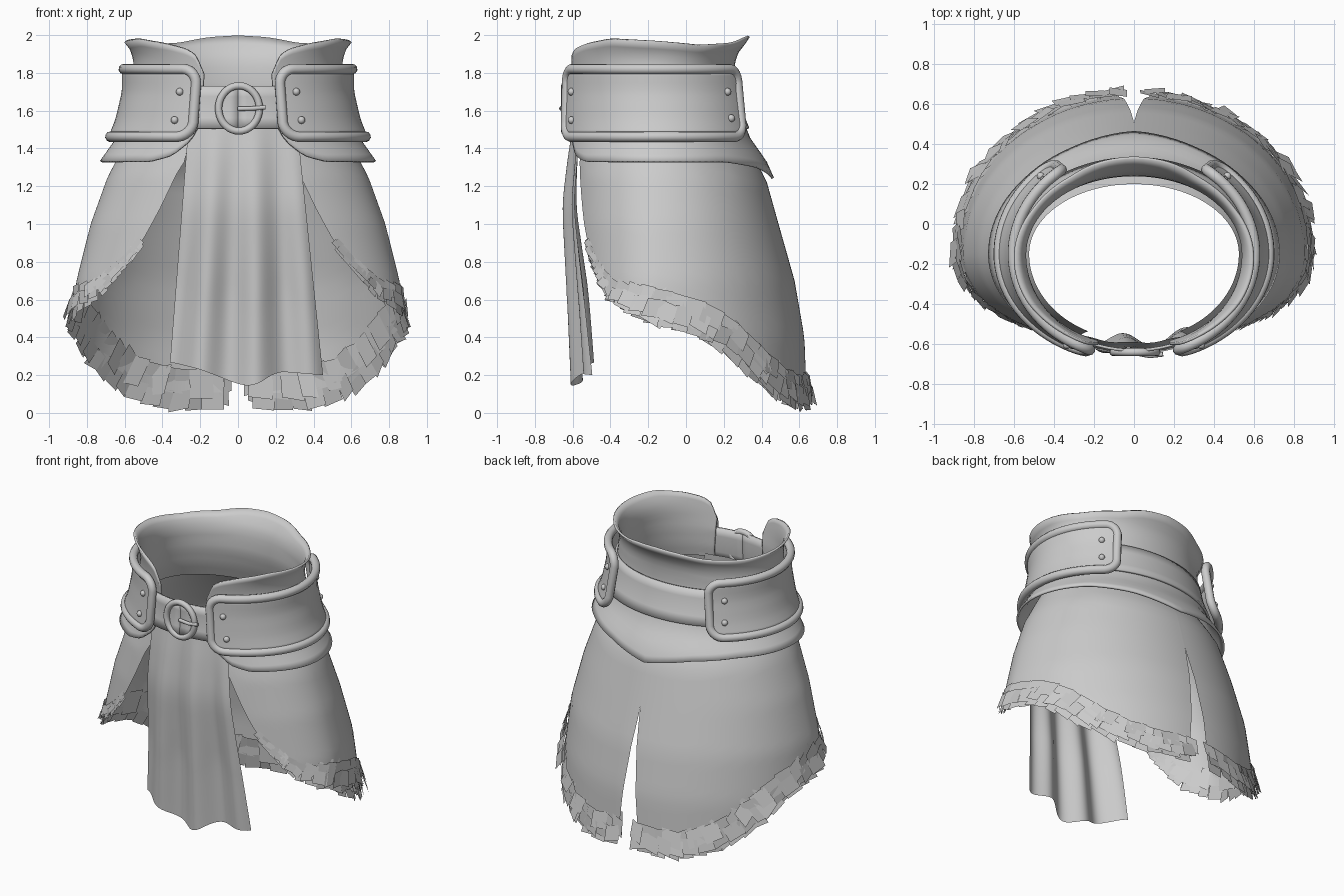
import bpy, math, random
from mathutils import Vector

random.seed(4)
cube = bpy.data.objects.get("Cube")
if cube:
    bpy.data.objects.remove(cube)

grey = bpy.data.materials.new("plain grey")
grey.use_nodes = True
grey.diffuse_color = (0.6, 0.6, 0.6, 1)
grey.node_tree.nodes["Principled BSDF"].inputs["Base Color"].default_value = (0.6, 0.6, 0.6, 1)

CY = -0.15  # centre of the oval cross-sections


def lerp_table(table, t):
    """Linear lookup; each row is (key, value, value...)."""
    if t <= table[0][0]:
        return table[0][1:]
    for p, q in zip(table, table[1:]):
        if t <= q[0]:
            f = (t - p[0]) / (q[0] - p[0])
            return tuple(a + (b - a) * f for a, b in zip(p[1:], q[1:]))
    return table[-1][1:]


def soft(table, t, w):
    """Lookup blurred over a small window."""
    return sum(lerp_table(table, t + w * k)[0] for k in (-1, -.5, 0, .5, 1)) / 5


def oval(profile, deg, z, out=0.0):
    """Point on an oval body; deg 0 is the back, 180 the front."""
    rx, yb, yf = lerp_table(profile, z)
    a = math.radians(deg)
    c = math.cos(a)
    ry = (yb - CY) if c > 0 else (CY - yf)
    return Vector(((rx + out) * math.sin(a), CY + (ry + out) * c, z))


def make(name, verts, faces, smooth=True, thick=0.0):
    me = bpy.data.meshes.new(name)
    me.from_pydata([tuple(v) for v in verts], [], faces)
    me.validate()
    me.materials.append(grey)
    me.polygons.foreach_set("use_smooth", [smooth] * len(me.polygons))
    ob = bpy.data.objects.new(name, me)
    bpy.context.collection.objects.link(ob)
    if thick:
        m = ob.modifiers.new("thickness", "SOLIDIFY")
        m.thickness = thick
        m.offset = 0


def sheet(name, nu, nv, fn, thick=0.0, flip=False):
    verts = [fn(i / nu, j / nv) for i in range(nu + 1) for j in range(nv + 1)]
    faces = []
    for i in range(nu):
        for j in range(nv):
            k = i * (nv + 1) + j
            f = (k, k + 1, k + nv + 2, k + nv + 1)
            faces.append(f[::-1] if flip else f)
    make(name, verts, faces, True, thick)


def tube(name, pts, radius, cyclic=True):
    cu = bpy.data.curves.new(name, "CURVE")
    cu.dimensions = "3D"
    cu.bevel_depth = radius
    cu.bevel_resolution = 3
    cu.use_fill_caps = True
    sp = cu.splines.new("POLY")
    sp.points.add(len(pts) - 1)
    for p, v in zip(sp.points, pts):
        p.co = (*v, 1)
    sp.use_cyclic_u = cyclic
    cu.materials.append(grey)
    bpy.context.collection.objects.link(bpy.data.objects.new(name, cu))


# Waist wrap with flared collar, pointed back and open rounded front
WRAP = [(1.24, .74, .46, -.65), (1.33, .725, .42, -.65), (1.45, .64, .335, -.635),
        (1.6, .585, .275, -.615), (1.72, .56, .245, -.615), (1.85, .545, .25, -.635),
        (1.92, .56, .275, -.645), (1.97, .6, .32, -.645), (2.0, .615, .335, -.64)]
WRAP_TOP = [(0, 1.995), (15, 1.985), (32, 1.955), (60, 1.945), (90, 1.965), (120, 1.98),
            (140, 1.955), (152, 1.925), (159, 1.87), (161, 1.75)]
WRAP_LOW = [(0, 1.24), (25, 1.3), (50, 1.33), (140, 1.33), (150, 1.36), (158, 1.45), (161, 1.55)]


def wrap(u, v):
    t = 2 * u - 1
    d = 161 * math.copysign(1 - (1 - abs(t)) ** 1.25, t)
    lo, hi = soft(WRAP_LOW, abs(d), 2), soft(WRAP_TOP, abs(d), 3)
    return oval(WRAP, d, lo + (hi - lo) * v)


sheet("waist_wrap", 96, 18, wrap, .014)

# Belt loop, closed behind the buckle
sheet("belt", 80, 4, lambda u, v: oval(WRAP, 180 + 360 * u, 1.505 + .225 * v, .016), .014)

# Ring buckle and tongue
ring = []
for k in range(36):
    a = math.tau * k / 36
    ring.append((.005 + .108 * math.cos(a), -.642, 1.612 + .12 * math.sin(a)))
tube("buckle_ring", ring, .02)
tube("buckle_tongue", [(0, -.645, 1.61), (.08, -.66, 1.612), (.145, -.652, 1.618)], .012, False)

# Side plates with raised rims and rivets
PLATE = [(1.44, .685, .42, -.675), (1.55, .64, .4, -.67), (1.7, .605, .38, -.665), (1.83, .605, .375, -.665)]
A0, A1, Z0, Z1, R = 37, 158.5, 1.462, 1.82, .075


def plate_pt(u, v):
    d = A0 + (A1 - A0) * (.5 - .5 * math.cos(math.pi * u))
    edge = min(d - A0, A1 - d) * math.pi / 180 * .6
    drop = R - math.sqrt(max(0, R * R - max(0, R - edge) ** 2))
    return oval(PLATE, d, Z0 + drop + (Z1 - Z0 - 2 * drop) * v)


def mirrored(v, s):
    return Vector((v.x * s, v.y, v.z))


# Skirt panels, tucked up inside the wrap
SKIRT = [(0, .9, .645, -.63), (.4, .885, .628, -.63), (.7, .855, .575, -.63), (1.0, .78, .49, -.63),
         (1.25, .69, .42, -.62), (1.4, .61, .32, -.6), (1.55, .525, .2, -.58)]
HEM = [(0, .11), (17, .1), (32, .15), (47, .265), (59, .39), (71, .49), (90, .56),
       (121, .65), (138, .85), (145, 1.0), (154, 1.38)]


def skirt_pt(deg, z, out=0.0):
    slit = 5 * max(0, min(1, (.93 - z) / .85))
    return oval(SKIRT, deg + slit * (1 - deg / 154), z, out)


def skirt(u, v):
    d = 154 * u
    lo = soft(HEM, d, 4)
    return skirt_pt(d, lo + (1.55 - lo) * v)


def fringe(name, s):
    """Overlapping flared scraps along the hem, smaller towards the front."""
    verts, faces = [], []
    rows = ((.01, -.1, .01, 0), (.022, -.04, .06, 1.7), (-.012, -.13, .03, 3), (.0, -.01, .09, 4))
    for out, top, bottom, shift in rows:
        deg = shift
        while deg < 140:
            z = soft(HEM, deg, 4)
            h = skirt_pt(deg, z)
            h2 = skirt_pt(deg + 1, soft(HEM, deg + 1, 4))
            up = skirt_pt(deg, z + .05) - h
            t = (h2 - h).normalized()
            n = t.cross(up).normalized()
            if n.x * h.x + n.y * (h.y - CY) < 0:
                n = -n
            down = t.cross(n).normalized()
            if down.z > 0:
                down = -down
            size = 1 - .7 * max(0, min(1, (deg - 95) / 40))
            w = random.uniform(.075, .12) * max(size, .5)
            tilt = random.uniform(-.016, .016) * size
            lift = random.uniform(.0, .03) * size
            k = len(verts)
            for a, b, o in ((-.55, top, 0), (.55, top, 0), (.55, bottom, 1), (-.55, bottom, 1)):
                skew = tilt * (1 if a > 0 else -1)
                p = h + t * (a * w) + down * (b * size + skew) + n * (out * size + o * lift + skew * .6)
                p.z = max(p.z, .0)
                verts.append(mirrored(p, s))
            faces.append((k, k + 1, k + 2, k + 3))
            deg += w * .88 / max((h2 - h).length, .001)
    make(name, verts, faces, False)


for s, side in ((1, "left"), (-1, "right")):
    sheet(side + "_side_plate", 40, 10, lambda u, v: mirrored(plate_pt(u, v), s), .02, s < 0)
    rim = [plate_pt(k / 40, 1) for k in range(41)] + [plate_pt(1 - k / 40, 0) for k in range(41)]
    tube(side + "_plate_rim", [mirrored(p, s) for p in rim], .028)
    for k, (d, z) in enumerate(((150, 1.7), (149, 1.55), (47, 1.7), (46, 1.56))):
        bpy.ops.mesh.primitive_uv_sphere_add(segments=12, ring_count=8, radius=.02,
                                             location=mirrored(oval(PLATE, d, z, .012), s))
        rivet = bpy.context.object
        rivet.name = f"{side}_rivet_{k + 1}"
        rivet.data.materials.append(grey)
        rivet.data.polygons.foreach_set("use_smooth", [True] * len(rivet.data.polygons))
    sheet(side + "_skirt_panel", 64, 22, lambda u, v: mirrored(skirt(u, v), s), 0, s < 0)
    fringe(side + "_hem_fringe", s)

# Hanging front cloth, bowed round the body, with soft folds growing downwards
CLOTH_HEM = [(0, .27), (.2, .23), (.45, .15), (.55, .14), (.7, .22), (1, .2)]
CLOTH_Y = [(.15, -.58), (.6, -.6), (1.1, -.642), (1.4, -.615), (1.55, -.59)]


def front_cloth(u, v):
    lo = soft(CLOTH_HEM, u, .05)
    z = lo + (1.55 - lo) * v
    f = 1 - v
    x = (-.26 - .1 * f) + u * (.57 + .24 * f)
    fold = (.004 + .03 * min(1, 1.5 * f)) * math.sin(u * 17 + .6 + .8 * f)
    return Vector((x, soft(CLOTH_Y, z, .08) + .5 * x * x + fold, z))


sheet("front_cloth", 48, 24, front_cloth)
